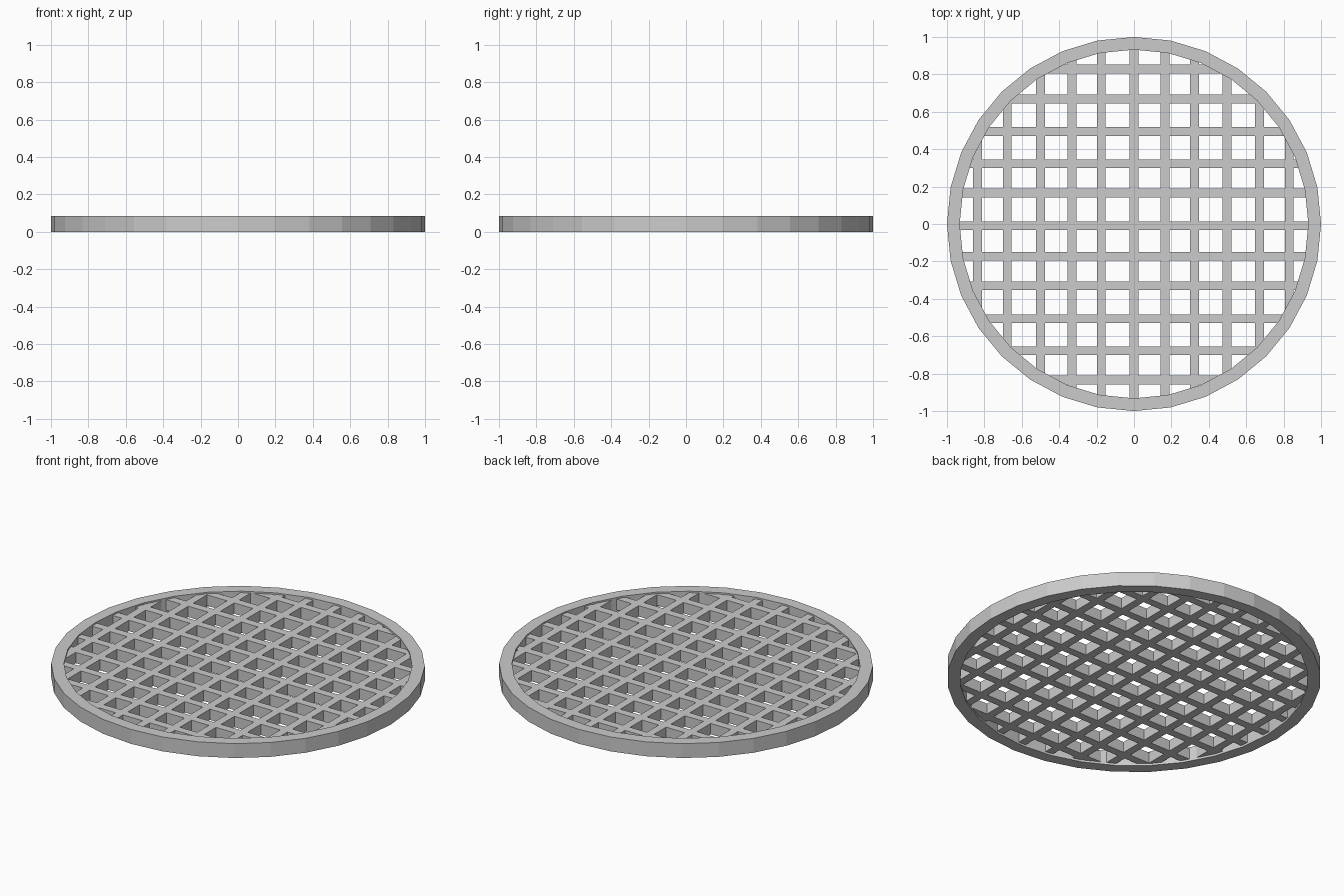
import bpy, bmesh, math

if "Cube" in bpy.data.objects:
    bpy.data.objects.remove(bpy.data.objects["Cube"])

SEG, R_OUT, R_IN, H = 32, 1.0, 0.932, 0.085
BAR_W, Z0, Z1 = 0.047, 0.012, 0.076


def make_object(name, bm):
    bmesh.ops.recalc_face_normals(bm, faces=bm.faces)
    mesh = bpy.data.meshes.new(name)
    bm.to_mesh(mesh)
    bm.free()
    obj = bpy.data.objects.new(name, mesh)
    bpy.context.collection.objects.link(obj)
    return obj


# Outer rim: rectangular profile swept round 32 sides
bm = bmesh.new()
profile = [(R_OUT, 0), (R_OUT, H), (R_IN, H), (R_IN, 0)]
loops = []
for i in range(SEG):
    a = 2 * math.pi * i / SEG
    loops.append([bm.verts.new((r * math.cos(a), r * math.sin(a), z)) for r, z in profile])
for i in range(SEG):
    p, q = loops[i], loops[(i + 1) % SEG]
    for k in range(4):
        bm.faces.new((p[k], q[k], q[(k + 1) % 4], p[(k + 1) % 4]))
make_object("rim", bm)


# Grate bars: each runs across the disc and ends inside the rim
def make_bars(name, centres, along_x):
    bm = bmesh.new()
    for c in centres:
        half = math.sqrt(0.955 ** 2 - c ** 2)
        size = (2 * half, BAR_W) if along_x else (BAR_W, 2 * half)
        pos = (0, c) if along_x else (c, 0)
        verts = bmesh.ops.create_cube(bm, size=1)["verts"]
        for v in verts:
            v.co.x = v.co.x * size[0] + pos[0]
            v.co.y = v.co.y * size[1] + pos[1]
            v.co.z = Z0 if v.co.z < 0 else Z1
    return make_object(name, bm)


make_bars("bars_front_to_back",
          [-0.836, -0.678, -0.50, -0.331, -0.175, 0, 0.165, 0.324, 0.498, 0.671, 0.83], False)
make_bars("bars_left_to_right",
          [-0.834, -0.678, -0.507, -0.33, -0.172, -0.009, 0.166, 0.322, 0.494, 0.669, 0.828], True)
